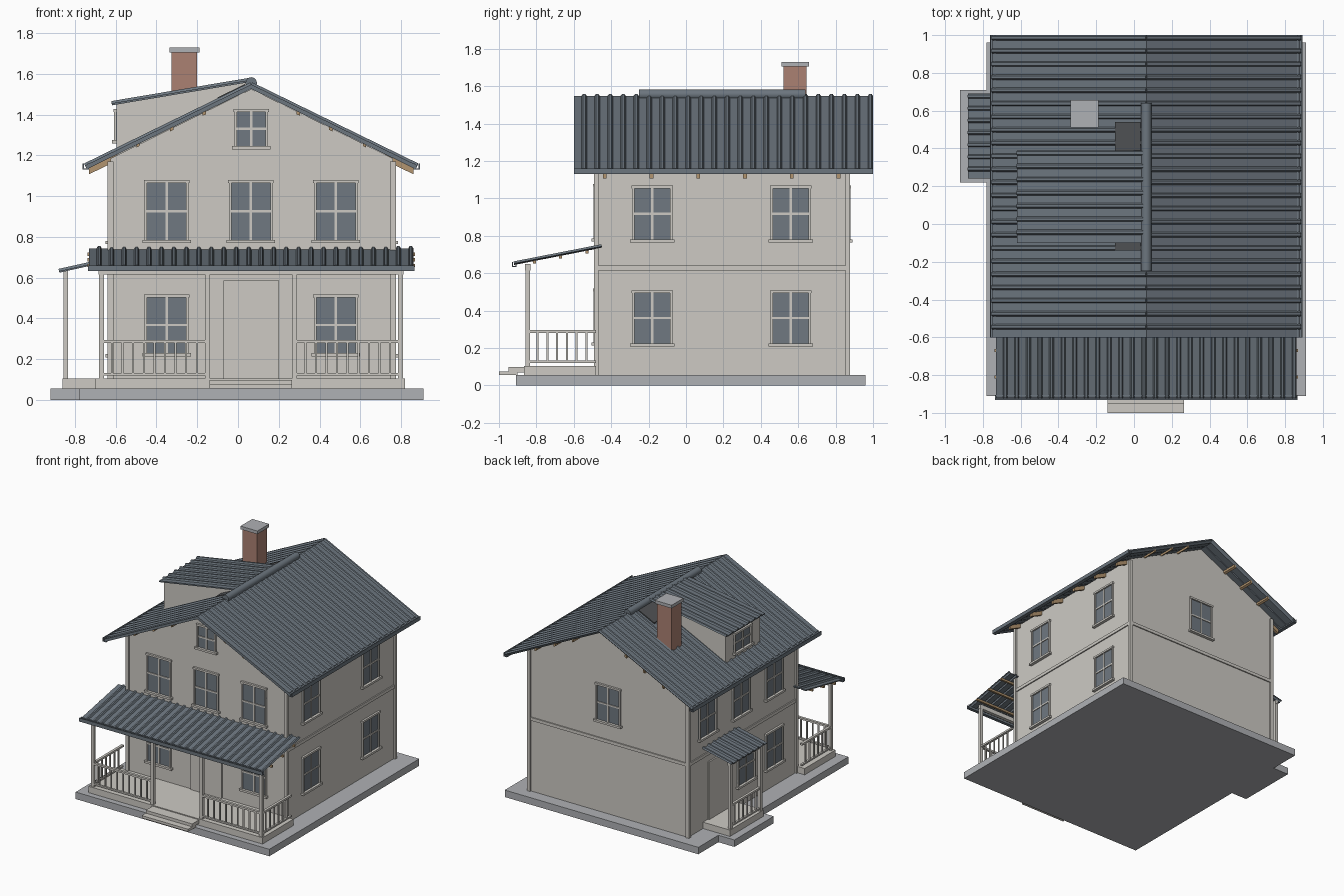
import bpy, bmesh
from mathutils import Vector

cube = bpy.data.objects.get("Cube")
if cube:
    bpy.data.objects.remove(cube)


def material(name, r, g, b):
    m = bpy.data.materials.new(name)
    m.use_nodes = True
    m.diffuse_color = (r, g, b, 1)
    m.node_tree.nodes["Principled BSDF"].inputs["Base Color"].default_value = (r, g, b, 1)
    return m


CREAM = material("cream wall", 0.61, 0.59, 0.55)
CONCRETE = material("grey concrete", 0.43, 0.44, 0.46)
ROOF = material("slate blue metal", 0.15, 0.18, 0.21)
GLASS = material("blue grey glass", 0.16, 0.19, 0.22)
BRICK = material("red brick", 0.41, 0.22, 0.17)
WOOD = material("tan wood", 0.45, 0.30, 0.16)
DARK = material("dark grey", 0.08, 0.085, 0.09)

X0, X1, Y0, Y1 = -0.625, 0.76, -0.48, 0.865   # wall faces
RIDGE = Vector((0.065, 0, 1.54))
EAVES = {"right": -0.75, "left": 0.88}
EAVE_Z = 1.15


def finish(bm, name, mat):
    bmesh.ops.recalc_face_normals(bm, faces=bm.faces)
    me = bpy.data.meshes.new(name)
    bm.to_mesh(me)
    bm.free()
    me.materials.append(mat)
    ob = bpy.data.objects.new(name, me)
    bpy.context.collection.objects.link(ob)
    return ob


def box(name, x, y, z, mat):
    bm = bmesh.new()
    bmesh.ops.create_cube(bm, size=1)
    for v in bm.verts:
        v.co = [r[0] + (c + 0.5) * (r[1] - r[0]) for r, c in zip((x, y, z), v.co)]
    return finish(bm, name, mat)


def prism(name, profile, axis, lo, hi, mat):
    """Extrude a 2D profile (horizontal, z) along x or y."""
    bm = bmesh.new()
    place = (lambda p, t: (p[0], t, p[1])) if axis == "y" else (lambda p, t: (t, p[0], p[1]))
    face = bm.faces.new([bm.verts.new(place(p, lo)) for p in profile])
    out = bmesh.ops.extrude_face_region(bm, geom=[face])["geom"]
    shift = (0, hi - lo, 0) if axis == "y" else (hi - lo, 0, 0)
    bmesh.ops.translate(bm, vec=shift, verts=[v for v in out if isinstance(v, bmesh.types.BMVert)])
    return finish(bm, name, mat)


def sheet(name, low, high, run, ribs, thick=0.014):
    """Ribbed metal sheet from a low edge to a high edge, ribs repeated along run."""
    low, high, run = Vector(low), Vector(high), Vector(run)
    up = (high - low).cross(run).normalized()
    up = up if up.z > 0 else -up
    bm = bmesh.new()
    rows = []
    for i in range(ribs):
        for t, h in ((0, 0), (0.6, 0), (0.7, 1), (0.9, 1)):
            rows.append(((i + t) / ribs, h))
    rows.append((1, 0))
    pairs = [[bm.verts.new(p + run * t + up * h * 0.011) for p in (low, high)] for t, h in rows]
    for a, b in zip(pairs, pairs[1:]):
        bm.faces.new((a[0], a[1], b[1], b[0]))
    ob = finish(bm, name, ROOF)
    if ob.data.polygons[0].normal.z < 0:
        ob.data.flip_normals()
    mod = ob.modifiers.new("thickness", "SOLIDIFY")
    mod.thickness = thick
    mod.offset = -1
    return ob


def gutter(name, axis, u, z, lo, hi, w=0.03, h=0.03, t=0.006):
    a, b = u - w / 2, u + w / 2
    prism(name, [(a, z), (b, z), (b, z + h), (b - t, z + h), (b - t, z + t),
                 (a + t, z + t), (a + t, z + h), (a, z + h)], axis, lo, hi, ROOF)


def wall_box(name, wall, u, d, z, mat):
    """Box on a wall: u along the wall, d outward from it."""
    if wall in ("front", "back"):
        y = sorted(Y0 - k if wall == "front" else Y1 + k for k in d)
        return box(name, u, y, z, mat)
    face = {"left": X1, "right": X0, "dormer": -0.595}[wall]
    x = sorted(face + k if wall == "left" else face - k for k in d)
    return box(name, x, u, z, mat)


def window(wall, c, z0, z1, w=0.215):
    n = wall + "_window_"
    a, b, f = c - w / 2, c + w / 2, 0.012
    m = (z0 + z1) / 2
    wall_box(n + "glass", wall, (a, b), (-0.01, 0.004), (z0, z1), GLASS)
    for u in ((a, a + f), (b - f, b)):
        wall_box(n + "side_frame", wall, u, (0, 0.014), (z0, z1), CREAM)
    wall_box(n + "bar_upright", wall, (c - 0.006, c + 0.006), (0, 0.010), (z0, z1), CREAM)
    wall_box(n + "bar_cross", wall, (a, b), (0, 0.010), (m - 0.006, m + 0.006), CREAM)
    wall_box(n + "head", wall, (a - 0.004, b + 0.004), (0, 0.016), (z1 - f, z1 + 0.003), CREAM)
    wall_box(n + "sill", wall, (a - 0.012, b + 0.012), (0, 0.024), (z0 - 0.006, z0 + 0.01), CREAM)


def railing(name, axis, lo, hi, at, count):
    def part(n, u, half, z):
        across = (at - half, at + half)
        box(name + n, *((u, across) if axis == "x" else (across, u)), z, CREAM)
    part("_top_rail", (lo, hi), 0.010, (0.28, 0.295))
    part("_bottom_rail", (lo, hi), 0.008, (0.12, 0.132))
    for i in range(1, count + 1):
        c = lo + (hi - lo) * i / (count + 1)
        part("_baluster", (c - 0.005, c + 0.005), 0.005, (0.125, 0.285))


# Foundation and walls
box("foundation", (-0.78, 0.91), (-0.91, 0.96), (0, 0.055), CONCRETE)
box("side_foundation", (-0.92, -0.77), (0.22, 0.71), (0, 0.055), CONCRETE)
prism("house_walls", [(X0, 0.05), (X1, 0.05), (X1, 1.185), (RIDGE.x, 1.525), (X0, 1.185)],
      "y", Y0, Y1, CREAM)
for x in (X0, X1):
    for y in (Y0, Y1):
        box("corner_post", (x - 0.014, x + 0.014), (y - 0.012, y + 0.012), (0.055, 1.17), CREAM)
for wall, u in (("front", (X0, X1)), ("back", (X0, X1)), ("left", (Y0, Y1)), ("right", (Y0, Y1))):
    wall_box(wall + "_belt_board", wall, u, (0, 0.009), (0.615, 0.64), CREAM)

# Windows and doors
for c in (-0.35, 0.063, 0.48):
    window("front", c, 0.775, 1.075)
for c in (-0.35, 0.48):
    window("front", c, 0.22, 0.515)
window("front", 0.065, 1.235, 1.425, 0.165)
for c in (-0.18, 0.56):
    window("left", c, 0.77, 1.065)
    window("left", c, 0.215, 0.505)
for c in (-0.2, 0.21, 0.63):
    window("right", c, 0.77, 1.065)
for c in (-0.2, 0.15):
    window("right", c, 0.215, 0.505)
window("back", 0.07, 0.77, 1.065)
wall_box("front_door", "front", (-0.07, 0.2), (0, 0.012), (0.1, 0.585), CREAM)
wall_box("side_door", "right", (0.38, 0.62), (0, 0.012), (0.1, 0.56), CREAM)

# Main roof with gutters, rafter tails and purlins
for side, x in EAVES.items():
    sheet(side + "_roof", (x, -0.6, EAVE_Z), (RIDGE.x, -0.6, RIDGE.z + 0.008), (0, 1.6, 0), 23, 0.02)
    s = 1 if x > 0 else -1
    gutter(side + "_gutter", "y", x - s * 0.003, 1.13, -0.6, 1.0)
    slope = (RIDGE.z - EAVE_Z) / (x - RIDGE.x)
    under = lambda px, drop: (px, RIDGE.z - slope * (px - RIDGE.x) - drop)
    tip, root = x - s * 0.02, x - s * 0.16
    tail = [under(tip, 0.016), under(root, 0.016), under(root, 0.052), under(tip, 0.052)]
    for i in range(6):
        y = -0.435 + i * 0.25
        prism(side + "_rafter_tail", tail, "y", y - 0.01, y + 0.01, WOOD)
    for d in (0.23, 0.39, 0.555):
        px = RIDGE.x + s * d
        prism(side + "_purlin", [under(px - 0.008, 0.012), under(px + 0.008, 0.012),
                                 under(px + 0.008, 0.032), under(px - 0.008, 0.032)],
              "y", -0.59, 0.99, WOOD)

# Ridge cap
bm = bmesh.new()
bmesh.ops.create_cone(bm, cap_ends=True, segments=16, radius1=0.028, radius2=0.028, depth=0.89)
for v in bm.verts:
    v.co = (RIDGE.x + v.co.x, 0.195 + v.co.z, 1.555 + v.co.y)
cap = finish(bm, "ridge_cap", ROOF)
for p in cap.data.polygons:
    p.use_smooth = len(p.vertices) == 4

# Dormer and the dark flashing behind it
prism("dormer_walls", [(-0.595, 1.2), (-0.595, 1.45), (0.04, 1.558), (0.04, 1.48)],
      "y", -0.07, 0.36, CREAM)
sheet("dormer_roof", (-0.62, -0.1, 1.455), (0.05, -0.1, 1.568), (0, 0.49, 0), 7, 0.01)
window("dormer", 0.15, 1.265, 1.425)
flash = lambda x: RIDGE.z + (x - RIDGE.x) * 0.484 + 0.024
prism("roof_flashing", [(-0.1, flash(-0.1)), (0.035, flash(0.035)),
                        (0.035, flash(0.035) - 0.009), (-0.1, flash(-0.1) - 0.009)],
      "y", -0.14, 0.54, DARK)

# Chimney
box("chimney", (-0.325, -0.2), (0.52, 0.645), (1.3, 1.71), BRICK)
box("chimney_cap", (-0.335, -0.188), (0.51, 0.657), (1.705, 1.73), CONCRETE)

# Front porch
box("porch_floor", (-0.7, 0.82), (-0.865, Y0), (0.05, 0.105), CREAM)
box("lower_step", (-0.14, 0.265), (-1.0, -0.9), (0.055, 0.075), CREAM)
box("upper_step", (-0.14, 0.265), (-0.95, -0.86), (0.07, 0.098), CREAM)
posts = (-0.67, -0.15, 0.278, 0.798)
for x in posts:
    box("porch_post", (x - 0.012, x + 0.012), (-0.858, -0.834), (0.1, 0.645), CREAM)
box("porch_beam", (-0.685, 0.812), (-0.86, -0.832), (0.615, 0.65), CREAM)
railing("porch_front_right_railing", "x", posts[0], posts[1], -0.846, 9)
railing("porch_front_left_railing", "x", posts[2], posts[3], -0.846, 9)
for x in (posts[0], posts[3]):
    railing("porch_side_railing", "y", -0.846, Y0, x, 6)
sheet("porch_roof", (-0.73, -0.92, 0.652), (-0.73, -0.45, 0.744), (1.59, 0, 0), 26, 0.008)
gutter("porch_gutter", "x", -0.918, 0.632, -0.735, 0.865, 0.026, 0.028)
for y in (-0.81, -0.67, -0.53):
    z = 0.652 + (y + 0.92) * 0.196
    box("porch_purlin", (-0.738, 0.868), (y - 0.008, y + 0.008), (z - 0.022, z - 0.006), WOOD)

# Side porch
box("side_porch_floor", (-0.86, X0), (0.26, 0.68), (0.05, 0.105), CREAM)
for y in (0.285, 0.655):
    box("side_porch_post", (-0.857, -0.833), (y - 0.012, y + 0.012), (0.1, 0.63), CREAM)
box("side_porch_beam", (-0.857, -0.833), (0.27, 0.67), (0.605, 0.632), CREAM)
railing("side_porch_railing", "y", 0.285, 0.655, -0.845, 6)
sheet("side_porch_roof", (-0.878, 0.24, 0.632), (-0.61, 0.24, 0.692), (0, 0.45, 0), 7, 0.008)
